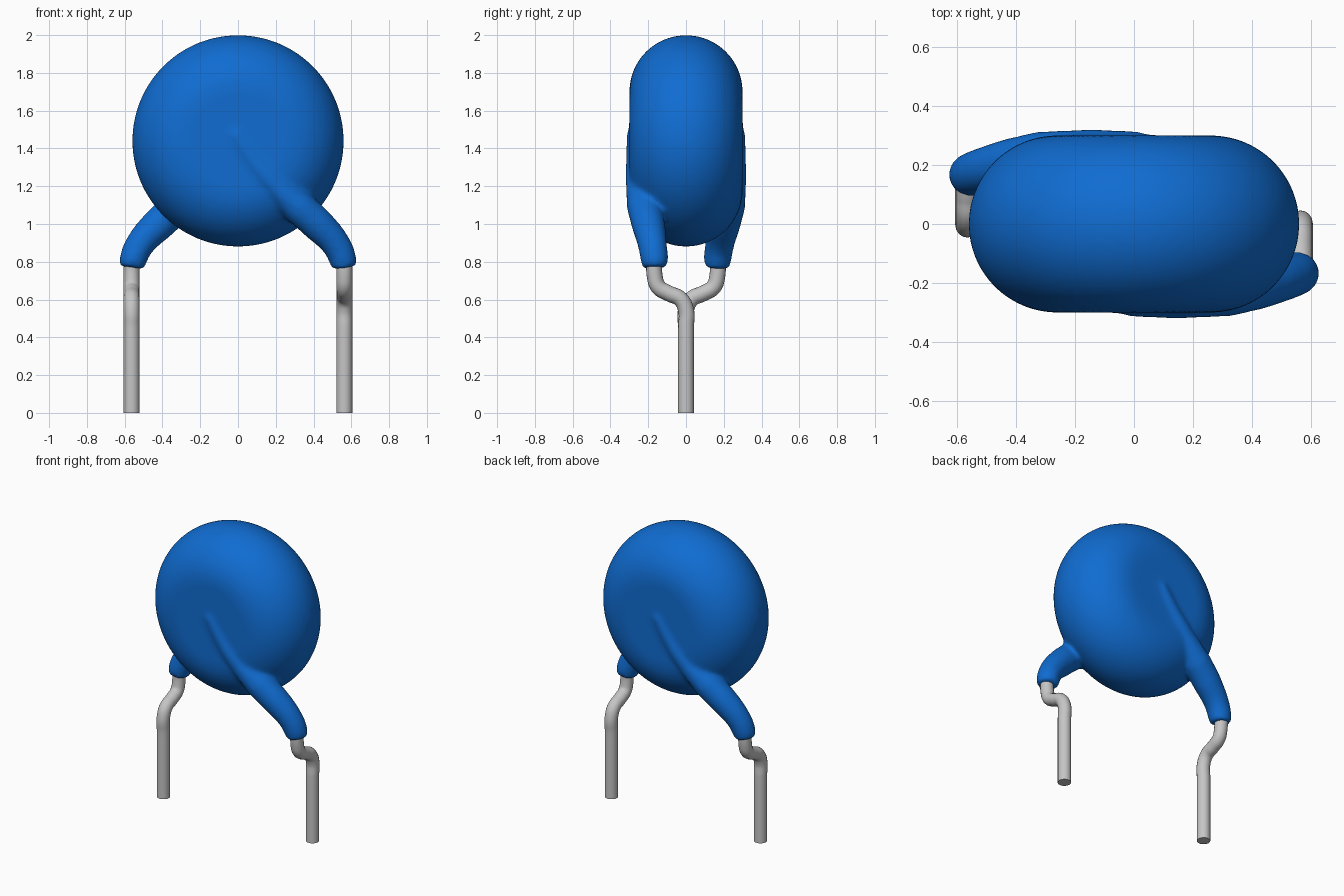
import bpy, bmesh, math
from mathutils import Matrix, Vector

cube = bpy.data.objects.get("Cube")
if cube:
    bpy.data.objects.remove(cube, do_unlink=True)


def material(name, color, roughness, metallic=0.0):
    m = bpy.data.materials.new(name)
    m.use_nodes = True
    m.diffuse_color = (*color, 1)
    b = m.node_tree.nodes["Principled BSDF"]
    b.inputs["Base Color"].default_value = (*color, 1)
    b.inputs["Roughness"].default_value = roughness
    b.inputs["Metallic"].default_value = metallic
    return m


BLUE = material("blue coating", (0.005, 0.15, 0.64), 0.45)
GREY = material("tinned wire", (0.56, 0.56, 0.56), 0.45)


def select_only(objs):
    bpy.ops.object.select_all(action='DESELECT')
    for o in objs:
        o.select_set(True)
    bpy.context.view_layer.objects.active = objs[0]


def tube(name, points, mat, side):
    """Capped tube through (x, y, z, radius) points; side -1 turns it half round z."""
    cu = bpy.data.curves.new(name, 'CURVE')
    cu.dimensions = '3D'
    cu.bevel_depth = 1.0
    cu.bevel_resolution = 6
    cu.resolution_u = 8
    cu.use_fill_caps = True
    sp = cu.splines.new('BEZIER')
    sp.bezier_points.add(len(points) - 1)
    for bp, (x, y, z, r) in zip(sp.bezier_points, points):
        bp.co = (side * x, side * y, z)
        bp.radius = r
        bp.handle_left_type = bp.handle_right_type = 'AUTO'
    ob = bpy.data.objects.new(name, cu)
    bpy.context.collection.objects.link(ob)
    cu.materials.append(mat)
    select_only([ob])
    bpy.ops.object.convert(target='MESH')
    return bpy.context.view_layer.objects.active


# Round-edged disc, turned about the y axis
R, H, CZ = 0.56, 0.30, 1.44
flat = R - H
profile = [(0, -H)]
for i in range(25):
    a = -math.pi / 2 + math.pi * i / 24
    profile.append((flat + H * math.cos(a), H * math.sin(a)))
profile.append((0, H))
bm = bmesh.new()
vs = [bm.verts.new((r, y, 0)) for r, y in profile]
es = [bm.edges.new(pair) for pair in zip(vs, vs[1:])]
bmesh.ops.spin(bm, geom=vs + es, cent=(0, 0, 0), axis=(0, 1, 0),
               angle=2 * math.pi, steps=96)
bmesh.ops.remove_doubles(bm, verts=bm.verts, dist=1e-4)
bmesh.ops.recalc_face_normals(bm, faces=bm.faces)
bmesh.ops.translate(bm, vec=(0, 0, CZ), verts=bm.verts)
me = bpy.data.meshes.new("coated_body")
bm.to_mesh(me)
bm.free()
me.materials.append(BLUE)
body = bpy.data.objects.new("coated_body", me)
bpy.context.collection.objects.link(body)

# Coating over each lead: ridge on the face, flaring out, then a sleeve
sleeve = [(-0.02, -0.267, 1.49, 0.046), (0.07, -0.269, 1.35, 0.05),
          (0.19, -0.258, 1.21, 0.062), (0.32, -0.222, 1.09, 0.092),
          (0.42, -0.20, 1.00, 0.09), (0.52, -0.178, 0.89, 0.078),
          (0.555, -0.167, 0.81, 0.074), (0.56, -0.165, 0.768, 0.066)]
sleeves = [tube("lead_sleeve", sleeve, BLUE, s) for s in (1, -1)]

# Fuse into one dipped skin with soft fillets
select_only([body] + sleeves)
bpy.ops.object.join()
rm = body.modifiers.new("fuse", 'REMESH')
rm.mode = 'VOXEL'
rm.voxel_size = 0.012
rm.use_smooth_shade = True
sm = body.modifiers.new("soften", 'SMOOTH')
sm.factor = 0.5
sm.iterations = 18
select_only([body])
for name in ("fuse", "soften"):
    bpy.ops.object.modifier_apply(modifier=name)
bpy.ops.object.shade_smooth()

# Kinked wire leads
W = 0.042
wire = [(0.563, -0.165, 0.86, W), (0.563, -0.165, 0.72, W),
        (0.563, -0.145, 0.665, W), (0.563, -0.09, 0.632, W),
        (0.563, -0.03, 0.603, W), (0.563, 0, 0.545, W),
        (0.563, 0, 0.45, W), (0.563, 0, 0, W)]
for name, s in (("left_lead", 1), ("right_lead", -1)):
    ob = tube(name, wire, GREY, s)
    select_only([ob])
    bpy.ops.object.shade_smooth_by_angle(angle=math.radians(40))
